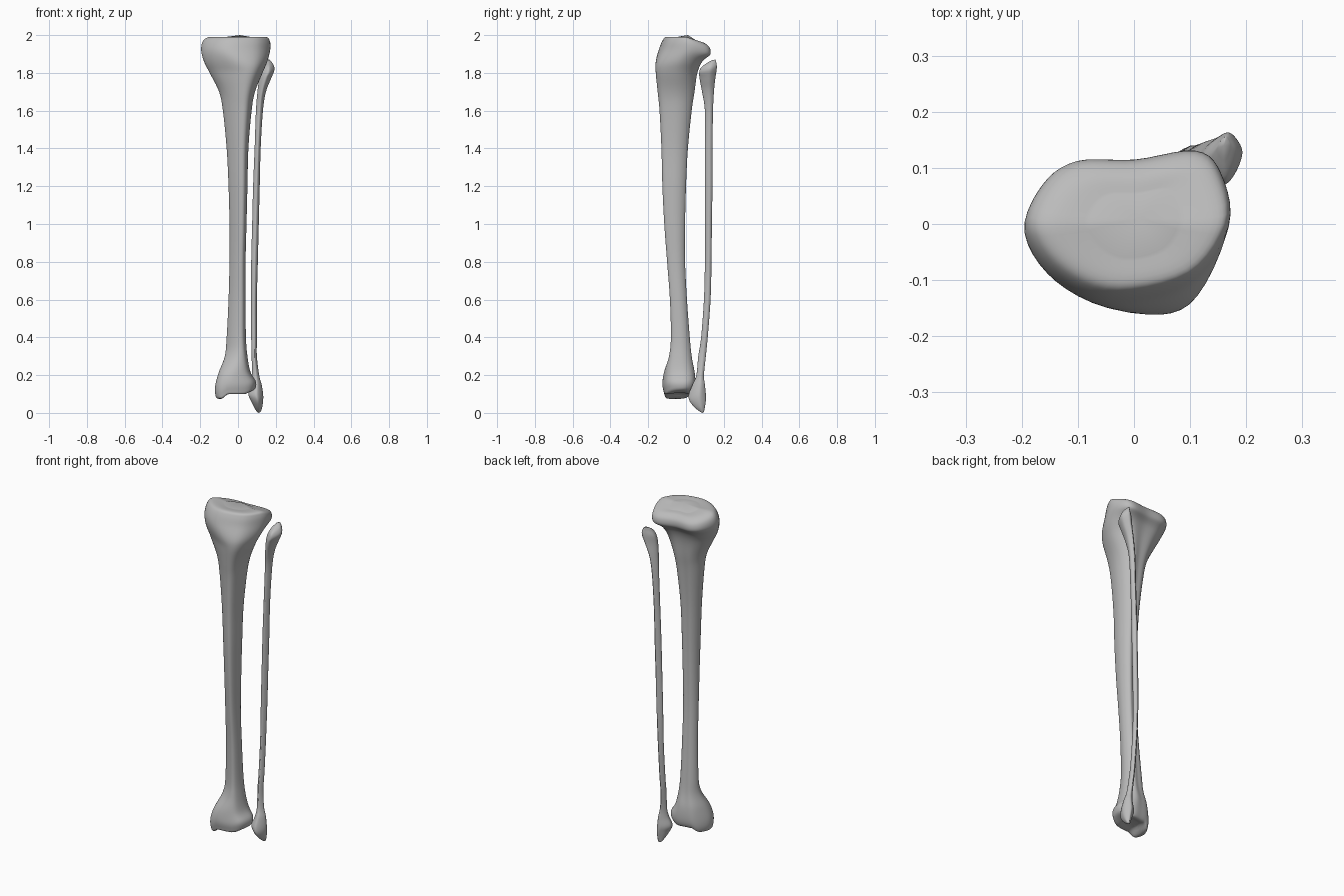
import bpy
import bmesh

cube = bpy.data.objects.get("Cube")
if cube:
    bpy.data.objects.remove(cube, do_unlink=True)

STEPS_AROUND = 5   # samples between outline points
STEPS_ALONG = 5    # samples between section rows

# One bone material
bone = bpy.data.materials.new("bone_grey")
bone.use_nodes = True
bone_color = (0.5, 0.5, 0.5, 1)
bone.diffuse_color = bone_color
bone.node_tree.nodes["Principled BSDF"].inputs["Base Color"].default_value = bone_color


def smooth_ramp(value, start, end):
    t = min(max((value - start) / (end - start), 0), 1)
    return t * t * (3 - 2 * t)


def catmull(a, b, c, d, t):
    """Catmull-Rom blend of four equal-length tuples."""
    return tuple(
        q + t / 2 * (r - p + t * (2 * p - 5 * q + 4 * r - s + t * (3 * (q - r) + s - p)))
        for p, q, r, s in zip(a, b, c, d))


def closed_outline(points):
    """Smooth a control outline and fit it exactly to the unit box."""
    n = len(points)
    curve = [catmull(points[i - 1], points[i], points[(i + 1) % n], points[(i + 2) % n],
                     k / STEPS_AROUND)
             for i in range(n) for k in range(STEPS_AROUND)]
    fitted = []
    for axis in zip(*curve):
        low, high = min(axis), max(axis)
        fitted.append([(v - low) / (high - low) for v in axis])
    return list(zip(*fitted))


def smooth_rows(rows):
    """Interpolate the section rows along the bone."""
    last = len(rows) - 1
    result = []
    for i in range(last):
        before, after = rows[max(i - 1, 0)], rows[min(i + 2, last)]
        for k in range(STEPS_ALONG):
            result.append(catmull(before, rows[i], rows[i + 1], after, k / STEPS_ALONG))
    return result + [rows[last]]


def loft_bone(name, rows, outline_at, warp, tip_bottom, tip_top):
    """Skin a bone through rows of (z, left, right, front, back)."""
    bm = bmesh.new()
    rings = []
    for z, x_low, x_high, y_low, y_high in smooth_rows(rows):
        ring = []
        for u, v in outline_at(z):
            x = x_low + u * (x_high - x_low)
            y = y_low + v * (y_high - y_low)
            ring.append(bm.verts.new((x, y, warp(x, y, z))))
        rings.append(ring)
    count = len(rings[0])
    for lower, upper in zip(rings, rings[1:]):
        for i in range(count):
            j = (i + 1) % count
            bm.faces.new((lower[i], lower[j], upper[j], upper[i]))
    bottom, top = bm.verts.new(tip_bottom), bm.verts.new(tip_top)
    for i in range(count):
        j = (i + 1) % count
        bm.faces.new((bottom, rings[0][j], rings[0][i]))
        bm.faces.new((top, rings[-1][i], rings[-1][j]))
    for face in bm.faces:
        face.smooth = True
    bmesh.ops.recalc_face_normals(bm, faces=bm.faces)
    mesh = bpy.data.meshes.new(name)
    bm.to_mesh(mesh)
    bm.free()
    mesh.materials.append(bone)
    obj = bpy.data.objects.new(name, mesh)
    bpy.context.collection.objects.link(obj)
    return obj


# Cross-section outlines, counter-clockwise from the outer side
plateau = [(1, 0), (.92, .7), (.67, 1), (.07, .88), (-.5, .86),
           (-.83, .55), (-1, -.05), (-.7, -.68), (-.15, -1), (.62, -.75)]
shaft = [(1, -.1), (.9, .55), (.5, 1), (0, .95), (-.5, .9),
         (-.88, .55), (-1, .05), (-.62, -.5), (.2, -1), (.73, -.9)]
ankle = [(1, .2), (.85, .75), (.45, 1), (0, .95), (-.5, .8),
         (-.85, .3), (-1, -.3), (-.8, -.85), (-.1, -1), (.75, -.65)]
slim = [(1, .2), (.75, .7), (.3, 1), (-.2, .8), (-.7, .45),
        (-1, 0), (-.85, -.5), (-.3, -.9), (.2, -1), (.7, -.5)]


def blend(first, second, weight):
    return [tuple(p + (q - p) * weight for p, q in zip(a, b))
            for a, b in zip(first, second)]


def shin_outline(z):
    shape = blend(ankle, shaft, smooth_ramp(z, .16, .36))
    return closed_outline(blend(shape, plateau, smooth_ramp(z, 1.79, 1.94)))


def shin_warp(x, y, z):
    # Plateau falls toward the back; inner ankle knob hangs lower
    z -= .33 * max(y, 0) * smooth_ramp(z, 1.84, 1.97)
    foot = 1 - smooth_ramp(z, .1, .22)
    return z + foot * (.02 * smooth_ramp(x, .03, .09) - .025 * smooth_ramp(-x, .05, .09))


def slim_outline(z):
    return closed_outline(slim)


def slim_warp(x, y, z):
    # Head slopes up toward the back
    return z + .35 * (y - .14) * smooth_ramp(z, 1.76, 1.85)


# Shin bone sections
shin_rows = [
    (.105, -.05, .04, -.07, 0),
    (.10, -.105, .08, -.11, .03),
    (.12, -.12, .095, -.12, .045),
    (.16, -.12, .093, -.125, .05),
    (.22, -.10, .065, -.115, .045),
    (.3, -.07, .05, -.09, .03),
    (.4, -.06, .042, -.08, .02),
    (.6, -.05, .04, -.085, .005),
    (.8, -.045, .04, -.1, -.005),
    (1, -.045, .045, -.115, -.005),
    (1.2, -.05, .05, -.125, 0),
    (1.4, -.06, .055, -.13, .01),
    (1.6, -.08, .072, -.14, .03),
    (1.7, -.10, .09, -.15, .045),
    (1.8, -.15, .13, -.16, .06),
    (1.86, -.18, .155, -.16, .085),
    (1.92, -.195, .17, -.145, .125),
    (1.97, -.185, .17, -.125, .128),
    (1.99, -.15, .15, -.105, .1),
    (1.988, -.08, .08, -.06, .06),
]
loft_bone("shin_bone", shin_rows, shin_outline, shin_warp,
          (0, -.035, .107), (.01, .01, 2))

# Slender outer bone sections
slim_rows = [
    (.005, .10, .12, .075, .095),
    (.03, .085, .128, .045, .1),
    (.065, .068, .133, .018, .105),
    (.10, .055, .133, .015, .105),
    (.15, .07, .125, .035, .1),
    (.2, .075, .112, .055, .095),
    (.3, .072, .1, .065, .105),
    (.4, .07, .1, .08, .115),
    (.6, .07, .1, .095, .13),
    (.8, .07, .105, .1, .135),
    (1, .075, .11, .1, .137),
    (1.2, .08, .115, .1, .14),
    (1.4, .088, .12, .1, .14),
    (1.6, .095, .132, .1, .143),
    (1.7, .103, .148, .085, .148),
    (1.77, .112, .175, .072, .155),
    (1.82, .12, .193, .07, .163),
    (1.85, .135, .185, .08, .16),
    (1.865, .15, .17, .12, .155),
]
loft_bone("outer_slim_bone", slim_rows, slim_outline, slim_warp,
          (.11, .085, 0), (.16, .14, 1.868))
